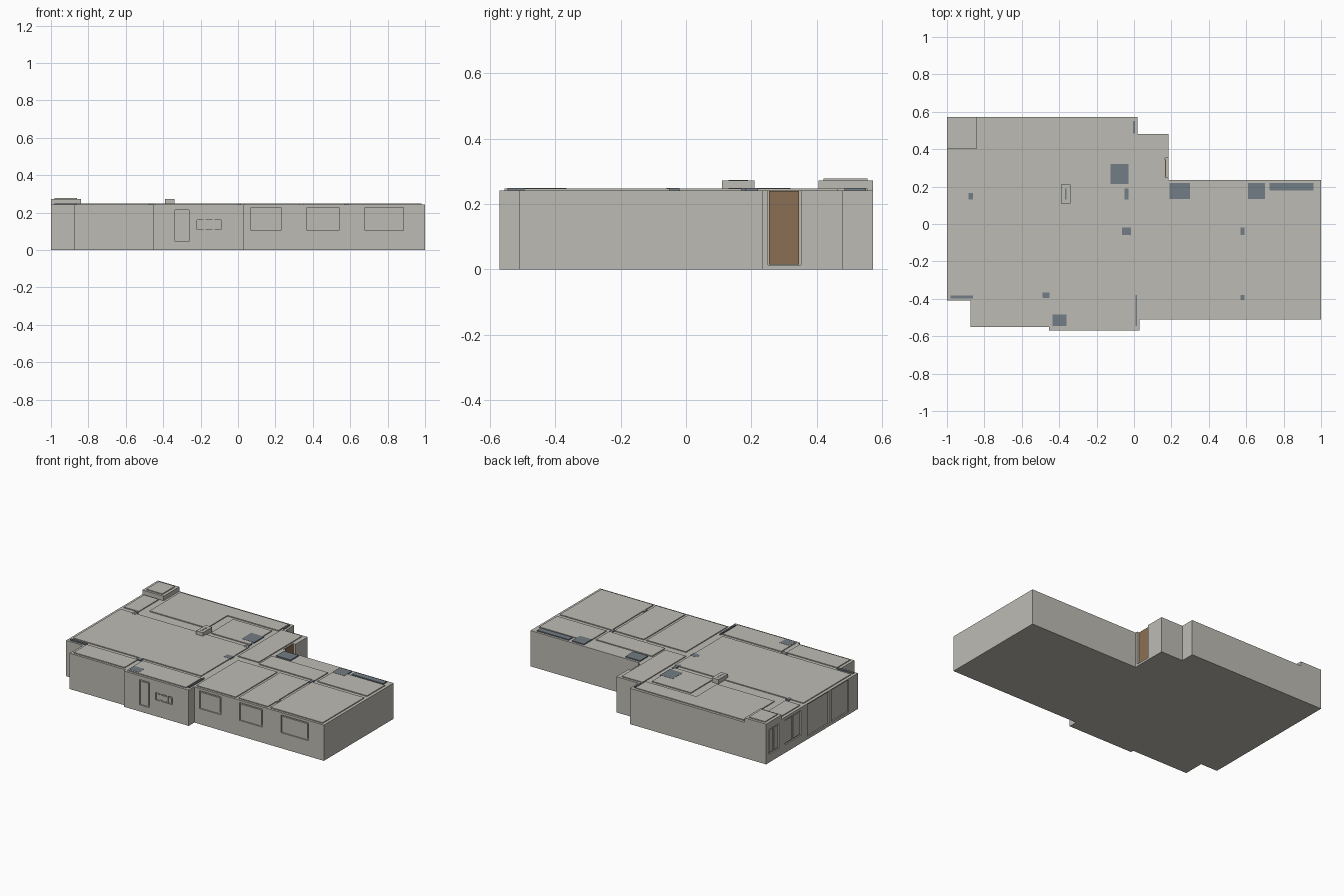
import bpy
import bmesh

if "Cube" in bpy.data.objects:
    bpy.data.objects.remove(bpy.data.objects["Cube"])


def material(name, rgb):
    m = bpy.data.materials.new(name)
    m.use_nodes = True
    m.diffuse_color = (*rgb, 1)
    m.node_tree.nodes["Principled BSDF"].inputs["Base Color"].default_value = (*rgb, 1)
    return m


PLASTER = material("warm grey plaster", (0.51, 0.50, 0.455))
GLASS = material("slate blue glass", (0.17, 0.205, 0.235))
WOOD = material("brown wood", (0.258, 0.159, 0.084))


def finish(name, bm, mat):
    bmesh.ops.recalc_face_normals(bm, faces=bm.faces)
    mesh = bpy.data.meshes.new(name)
    bm.to_mesh(mesh)
    bm.free()
    mesh.materials.append(mat)
    ob = bpy.data.objects.new(name, mesh)
    bpy.context.collection.objects.link(ob)
    return ob


def prism(name, outline, z0, z1, mat=PLASTER):
    bm = bmesh.new()
    face = bm.faces.new([bm.verts.new((x, y, z0)) for x, y in outline])
    out = bmesh.ops.extrude_face_region(bm, geom=[face])
    bmesh.ops.translate(bm, vec=(0, 0, z1 - z0),
                        verts=[g for g in out["geom"] if isinstance(g, bmesh.types.BMVert)])
    return finish(name, bm, mat)


def boxes(name, items, mat=PLASTER):
    # each item is x0, x1, y0, y1, z0, z1
    bm = bmesh.new()
    for x0, x1, y0, y1, z0, z1 in items:
        cube = bmesh.ops.create_cube(bm, size=1)
        bmesh.ops.scale(bm, vec=(x1 - x0, y1 - y0, z1 - z0), verts=cube["verts"])
        bmesh.ops.translate(bm, verts=cube["verts"],
                            vec=((x0 + x1) / 2, (y0 + y1) / 2, (z0 + z1) / 2))
    return finish(name, bm, mat)


SLAB, WALL, ROOF = 0.014, 0.242, 0.248

# Floor slab and wall block share one stepped footprint
footprint = [(-1, -.41), (-.875, -.41), (-.875, -.55), (-.455, -.55), (-.455, -.57),
             (.03, -.57), (.03, -.51), (1, -.51), (1, .235), (.185, .235),
             (.185, .48), (.02, .48), (.02, .572), (-1, .572)]
prism("floor_slab", footprint, 0, SLAB)
walls = prism("walls", footprint, SLAB, WALL)

# Shallow window recesses: front openings (wall y, x range, z range)
DEPTH = 0.009
front = [(-.51, .07, .23, .105, .226), (-.51, .37, .54, .105, .226),
         (-.51, .68, .885, .105, .226), (-.57, -.338, -.263, .045, .215),
         (-.57, -.218, -.09, .11, .16)]
side = [(.435, .54, .055, .222), (.2, .37, .055, .222),
        (-.1, .13, .02, .235), (-.31, -.125, .02, .235)]
cuts = [(x0, x1, y - .02, y + DEPTH, z0, z1) for y, x0, x1, z0, z1 in front]
cuts += [(-1.02, -1 + DEPTH, y0, y1, z0, z1) for y0, y1, z0, z1 in side]
cuts.append((.165, .21, .25, .352, SLAB - .01, .3))  # entrance niche
cutter = boxes("opening_cutter", cuts)
cutter.hide_render = True
mod = walls.modifiers.new("openings", "BOOLEAN")
mod.operation = "DIFFERENCE"
mod.solver = "EXACT"
mod.object = cutter
graph = bpy.context.evaluated_depsgraph_get()
carved = bpy.data.meshes.new_from_object(walls.evaluated_get(graph))
walls.modifiers.clear()
walls.data = carved
bpy.data.objects.remove(cutter)

# Raised sashes inside the recesses, leaving a narrow shadow gap
sashes = []
for y, x0, x1, z0, z1 in front:
    sashes.append((x0 + .01, x1 - .01, y + .004, y + DEPTH + .002, z0 + .01, z1 - .01))
for y0, y1, z0, z1 in side[:2]:
    mid = (y0 + y1) / 2
    for a, b in ((y0, mid), (mid, y1)):
        sashes.append((-.996, -.989, a + .008, b - .008, z0 + .008, z1 - .008))
boxes("window_sashes", sashes)
boxes("small_window_bars", [(x - .005, x + .005, -.569, -.56, .11, .16)
                            for x in (-.18, -.13)])

# Entrance door
boxes("entrance_door", [(.165, .172, .253, .346, .016, .24)], WOOD)

# Ceiling panel over each room, separated by the wall tops (x0, x1, y0, y1)
rooms = [(-.98, -.87, .18, .395), (-.82, -.39, .225, .555), (-.34, -.14, .335, .555),
         (-.39, -.01, .445, .555), (-.33, -.04, .18, .42), (0, .155, .0, .465),
         (-.98, -.02, -.365, .145), (-.855, -.475, -.535, -.395),
         (-.44, .0, -.555, -.39), (.035, .33, -.495, -.05), (.35, .57, -.495, -.05),
         (.59, .98, -.495, -.05), (.17, .59, -.02, .12), (.61, .98, -.02, .17)]
rooms.pop(2)
for i, (x0, x1, y0, y1) in enumerate(rooms):
    boxes(f"ceiling_panel_{i + 1}", [(x0, x1, y0, y1, WALL - .002, ROOF)])

# Glazed roof panes and narrow lights along the wall lines
panes = [(-.125, -.03, .215, .32), (.19, .3, .135, .22), (.61, .7, .135, .22),
         (.725, .96, .18, .22), (-.435, -.36, -.545, -.485), (-.98, -.86, -.397, -.382),
         (.007, .017, -.545, -.38), (-.005, .005, .485, .55), (-.05, -.03, .13, .19),
         (-.065, -.015, -.06, -.02), (.57, .59, -.06, -.02), (.57, .59, -.405, -.38),
         (-.488, -.452, -.395, -.365), (-.885, -.86, .13, .165)]
boxes("roof_glazing", [(*p, WALL - .001, ROOF + .001) for p in panes], GLASS)

# Chimney with a small light in its top
boxes("chimney", [(-.39, -.34, .11, .21, WALL, .272)])
boxes("chimney_light", [(-.37, -.36, .13, .19, .27, .273)], GLASS)

# Raised corner block with cap
boxes("corner_block", [(-1, -.84, .405, .572, WALL, .272)])
boxes("corner_block_cap", [(-.98, -.86, .42, .555, .272, .278)])
